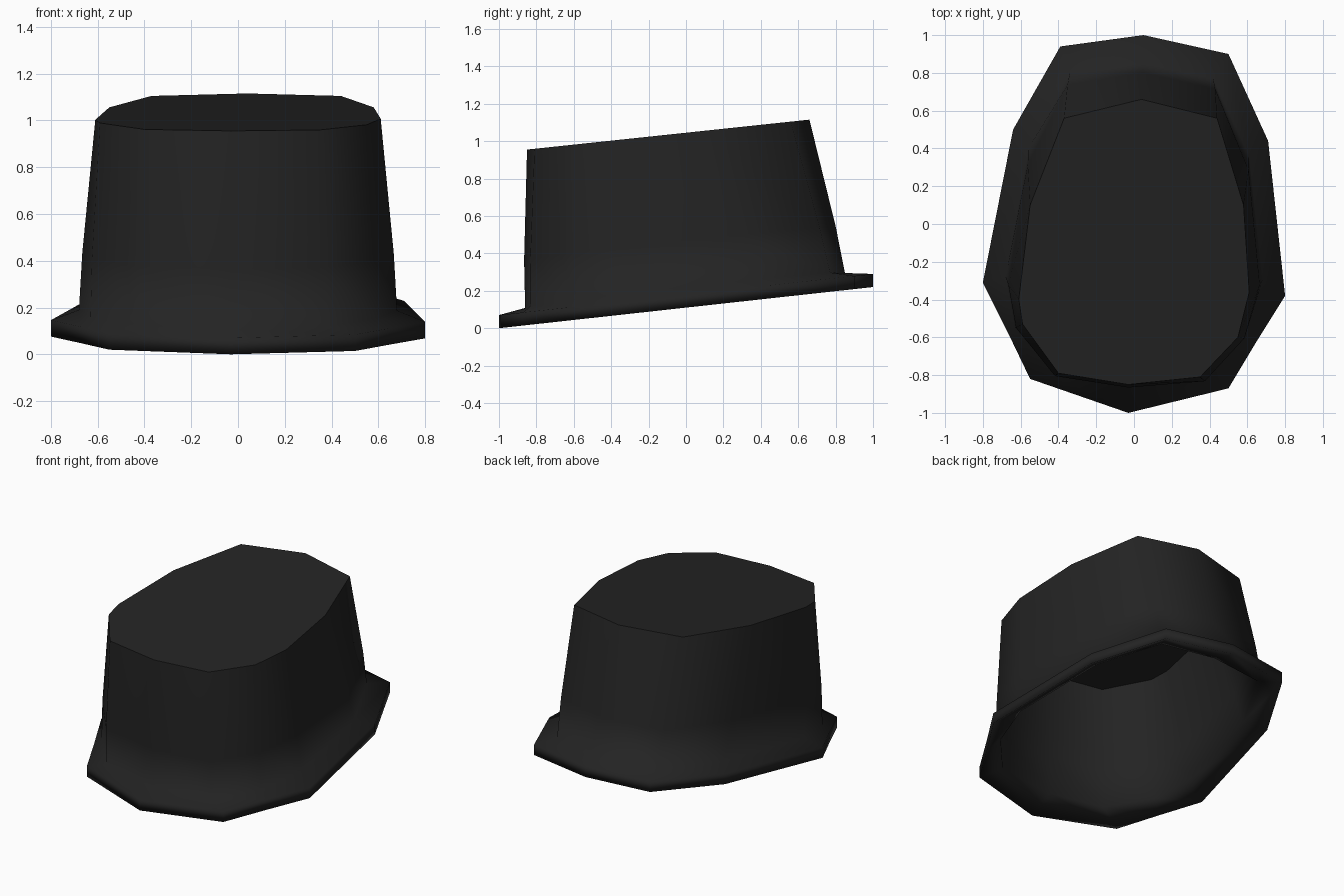
import bpy, bmesh
from mathutils import Vector

if "Cube" in bpy.data.objects:
    bpy.data.objects.remove(bpy.data.objects["Cube"])

# One flat colour for the whole hat
felt = bpy.data.materials.new("black_felt")
felt.use_nodes = True
felt.diffuse_color = (0.017, 0.017, 0.017, 1)
felt.node_tree.nodes["Principled BSDF"].inputs["Base Color"].default_value = felt.diffuse_color

# Slightly irregular outlines seen from above, starting at the back
brim_outline = [(.05, 1), (.5, .9), (.71, .44), (.8, -.38), (.65, -.62), (.5, -.87),
                (-.03, -1), (-.55, -.82), (-.67, -.57), (-.8, -.31), (-.64, .5), (-.39, .94)]
base_outline = [(.05, .85), (.42, .77), (.61, .36), (.68, -.3), (.59, -.6), (.38, -.83),
                (-.03, -.86), (-.42, -.8), (-.63, -.55), (-.68, -.28), (-.56, .4), (-.34, .8)]
top_outline = [(.04, .66), (.44, .56), (.58, .1), (.61, -.36), (.55, -.6), (.35, -.81),
               (-.03, -.85), (-.4, -.79), (-.59, -.53), (-.61, -.4), (-.55, .1), (-.37, .56)]


def tilted_ring(outline, height, side_lift=0.0, slope=0.11):
    """Lift an outline onto a plane that rises toward the back."""
    return [Vector((x, y, height + slope * y + side_lift * abs(x))) for x, y in outline]


def blend(ring_a, ring_b, amount, swell=1.0):
    """Ring part of the way between two others, slightly swollen outward."""
    result = []
    for a, b in zip(ring_a, ring_b):
        point = a.lerp(b, amount)
        point.x *= swell
        point.y *= swell
        result.append(point)
    return result


def inset(ring, scale, drop):
    """Smaller, lowered copy of a ring for the inner shell."""
    return [Vector((p.x * scale, p.y * scale, p.z - drop)) for p in ring]


# Rings in order: lining top, lining, brim underside, brim edge, crown wall, crown top
brim_bottom = tilted_ring(brim_outline, 0.11)
brim_top = tilted_ring(brim_outline, 0.18)
crown_base = tilted_ring(base_outline, 0.20, side_lift=0.03)
crown_top = tilted_ring(top_outline, 1.045, slope=0.106)
crown_middle = blend(crown_base, crown_top, 0.3, swell=1.01)
rings = [
    inset(crown_top, 0.96, 0.05),
    inset(crown_middle, 0.96, 0.02),
    inset(crown_base, 0.97, 0.025),
    brim_bottom,
    brim_top,
    crown_base,
    crown_middle,
    crown_top,
]

# Join the rings into one closed shell
bm = bmesh.new()
loops = [[bm.verts.new(p) for p in ring] for ring in rings]
for lower, upper in zip(loops, loops[1:]):
    for i in range(len(lower)):
        j = (i + 1) % len(lower)
        bm.faces.new((lower[i], lower[j], upper[j], upper[i]))
caps = [bm.faces.new(loops[0]), bm.faces.new(loops[-1])]
bmesh.ops.recalc_face_normals(bm, faces=bm.faces[:])

# Soft shading everywhere, crisp edge round the flat caps
for face in bm.faces:
    face.smooth = True
for cap in caps:
    for edge in cap.edges:
        edge.smooth = False

mesh = bpy.data.meshes.new("hat")
bm.to_mesh(mesh)
bm.free()
mesh.materials.append(felt)
hat = bpy.data.objects.new("hat", mesh)
bpy.context.collection.objects.link(hat)
